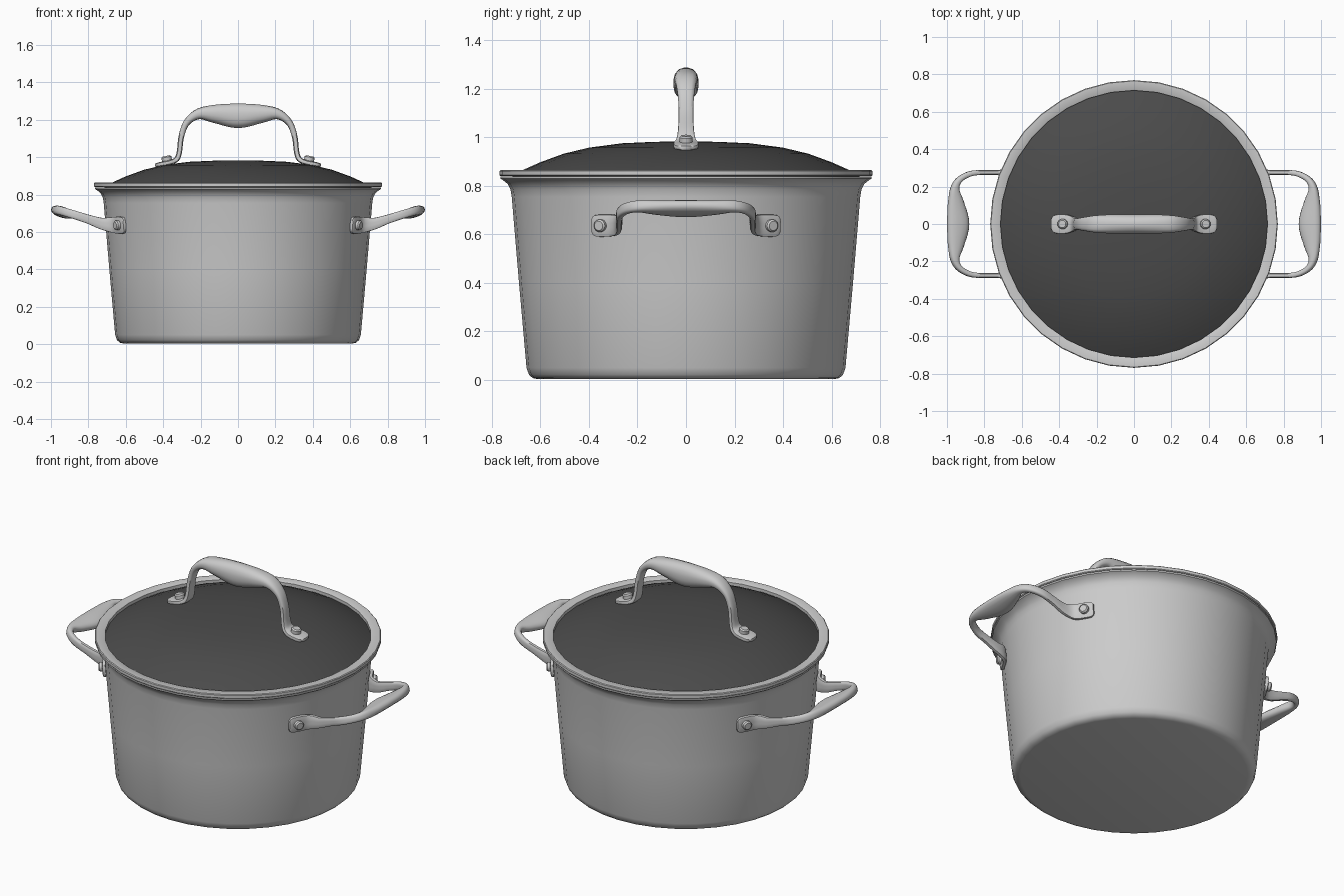
import bpy, bmesh
from math import sin, cos, pi, radians, sqrt
from mathutils import Vector

if "Cube" in bpy.data.objects:
    bpy.data.objects.remove(bpy.data.objects["Cube"])

def finish(bm, name, angle=35, mat=None):
    bmesh.ops.remove_doubles(bm, verts=bm.verts, dist=1e-5)
    bmesh.ops.recalc_face_normals(bm, faces=bm.faces)
    me = bpy.data.meshes.new(name)
    bm.to_mesh(me)
    bm.free()
    ob = bpy.data.objects.new(name, me)
    bpy.context.collection.objects.link(ob)
    if mat:
        me.materials.append(mat)
    bpy.ops.object.select_all(action='DESELECT')
    ob.select_set(True)
    bpy.context.view_layer.objects.active = ob
    bpy.ops.object.shade_smooth_by_angle(angle=radians(angle))
    return ob

def skin(bm, rings, closed=False):
    """Bridge consecutive vertex rings with quads."""
    n = len(rings[0])
    pairs = list(zip(rings, rings[1:] + rings[:1] if closed else rings[1:]))
    for a, b in pairs:
        for i in range(n):
            j = (i + 1) % n
            bm.faces.new((a[i], a[j], b[j], b[i]))

def lathe(name, profile, closed=False, mat=None, seg=36):
    bm = bmesh.new()
    rings = [[bm.verts.new((r * cos(2 * pi * i / seg), r * sin(2 * pi * i / seg), z))
              for i in range(seg)] for r, z in profile]
    skin(bm, rings, closed)
    bmesh.ops.dissolve_degenerate(bm, edges=bm.edges, dist=1e-6)
    return finish(bm, name, mat=mat)

def catmull(pts, steps=5):
    out = []
    for k in range(len(pts) - 1):
        p0, p1, p2, p3 = (pts[max(0, min(len(pts) - 1, k + d))] for d in (-1, 0, 1, 2))
        for s in range(steps):
            t = s / steps
            out.append([0.5 * (2 * b + (c - a) * t + (2 * a - 5 * b + 4 * c - d) * t * t
                               + (3 * b - a - 3 * c + d) * t ** 3)
                        for a, b, c, d in zip(p0, p1, p2, p3)])
    return out + [list(pts[-1])]

def sweep(name, half, axis, up_at, flip=1, n=16):
    """Sweep a rounded section along a half path mirrored over axis.
    Station: x, y, z, size sideways, size along up, section squareness."""
    mirrored = [tuple(-v if i == axis else v for i, v in enumerate(s)) for s in half[-2::-1]]
    st = catmull(list(half) + mirrored)
    pos = [Vector(s[:3]) for s in st]
    bm = bmesh.new()
    rings = []
    for k, s in enumerate(st):
        t = (pos[min(k + 1, len(st) - 1)] - pos[max(k - 1, 0)]).normalized()
        side = t.cross(up_at(pos[k])).normalized()
        up = side.cross(t)
        ring = []
        for i in range(n):
            c, q = cos(2 * pi * (i + .5) / n), sin(2 * pi * (i + .5) / n)
            e = s[5]
            m = (abs(c) ** e + abs(q) ** e) ** (-1 / e)
            p = pos[k] + side * (c * m * s[3] / 2) + up * (q * m * s[4] / 2)
            ring.append(bm.verts.new((p.x * flip, p.y, p.z)))
        rings.append(ring)
    skin(bm, rings)
    bm.faces.new(rings[0])
    bm.faces.new(rings[-1])
    return finish(bm, name, 50)

def rivet(name, base, direction, r=.025, length=.04):
    """Short pin with a chamfered head."""
    bm = bmesh.new()
    rot = Vector((0, 0, 1)).rotation_difference(Vector(direction))
    rings = [[bm.verts.new(Vector(base) + rot @ Vector((a * cos(pi * i / 8), a * sin(pi * i / 8), z)))
              for i in range(16)]
             for a, z in ((r, -.01), (r, length - .007), (r * .75, length))]
    skin(bm, rings)
    bm.faces.new(rings[0])
    bm.faces.new(rings[-1])
    finish(bm, name, 30)

# Pot body: tapered wall, rounded base, flared lip, hollow inside
lathe("pot_body", [
    (0, .003), (.61, .003), (.632, .008), (.647, .022), (.657, .05), (.688, .4), (.718, .755),
    (.723, .785), (.735, .808), (.755, .824), (.764, .829), (.764, .838), (.735, .838),
    (.712, .79), (.7, .755), (.67, .4), (.64, .06), (.61, .03), (0, .03)])

# Lid: metal rim ring and dark domed centre
lathe("lid_rim", [(.765, .84), (.769, .844), (.769, .860), (.765, .864),
                  (.72, .864), (.714, .860), (.714, .84)], closed=True)
dark = bpy.data.materials.new("dark_lid")
dark.diffuse_color = (.07, .07, .07, 1)
dark.use_nodes = True
dark.node_tree.nodes["Principled BSDF"].inputs["Base Color"].default_value = dark.diffuse_color
lathe("lid_dome", [(.714, .836), (.714, .842), (.665, .868), (.6, .897), (.504, .932), (.4, .957),
                   (.264, .975), (.13, .981), (0, .983), (0, .965), (.264, .957),
                   (.504, .914), (.66, .85)], closed=True, mat=dark)

# Lid handle: flat feet, slim legs, swollen grip
lid_half = [
    (-.443, 0, .956, .05, .018, 5), (-.43, 0, .959, .088, .022, 5), (-.405, 0, .964, .102, .024, 5),
    (-.36, 0, .973, .10, .025, 5), (-.327, 0, .99, .08, .028, 4), (-.313, 0, 1.03, .066, .028, 4),
    (-.303, 0, 1.11, .06, .03, 4), (-.274, 0, 1.185, .07, .036, 3), (-.21, 0, 1.231, .09, .058, 3),
    (-.12, 0, 1.231, .102, .10, 2.5), (0, 0, 1.221, .104, .132, 2.5)]
# Frame the section with the sweep's plane normal (y), so swap the two sizes
lid_half = [(x, y, z, h, w, e) for x, y, z, w, h, e in lid_half]
sweep("lid_handle", lid_half, 0, lambda p: Vector((0, 1, 0)))
for s, side in ((1, "right"), (-1, "left")):
    rivet("lid_rivet_" + side, (.378 * s, 0, .973), (.2 * s, 0, 1), .027, .034)

# Side handles: pads on the wall, arms out, broad tilted grip
side_half = [
    (.606, .386, .635, .016, .06, 5), (.613, .374, .635, .022, .086, 5),
    (.633, .34, .636, .024, .092, 5), (.656, .302, .637, .025, .088, 5),
    (.685, .283, .64, .026, .08, 4), (.73, .276, .645, .026, .062, 4),
    (.80, .275, .668, .026, .048, 4), (.87, .27, .69, .028, .045, 4),
    (.93, .24, .708, .032, .045, 3), (.958, .19, .715, .045, .048, 3),
    (.952, .11, .71, .09, .054, 2.5), (.94, 0, .706, .122, .058, 2.5)]

def side_up(p):
    tilt = radians(-5 + 23 * min(1, max(0, (p.x - .68) / .2)))
    return Vector((-sin(tilt), 0, cos(tilt)))

for s, side in ((1, "right"), (-1, "left")):
    sweep("side_handle_" + side, side_half, 1, side_up, s)
    for v, end in ((1, "back"), (-1, "front")):
        y = .345
        x = sqrt(.719 ** 2 - y * y)
        rivet(f"side_rivet_{side}_{end}", (x * s, y * v, .637), (x * s, y * v, -.05), .026, .032)
